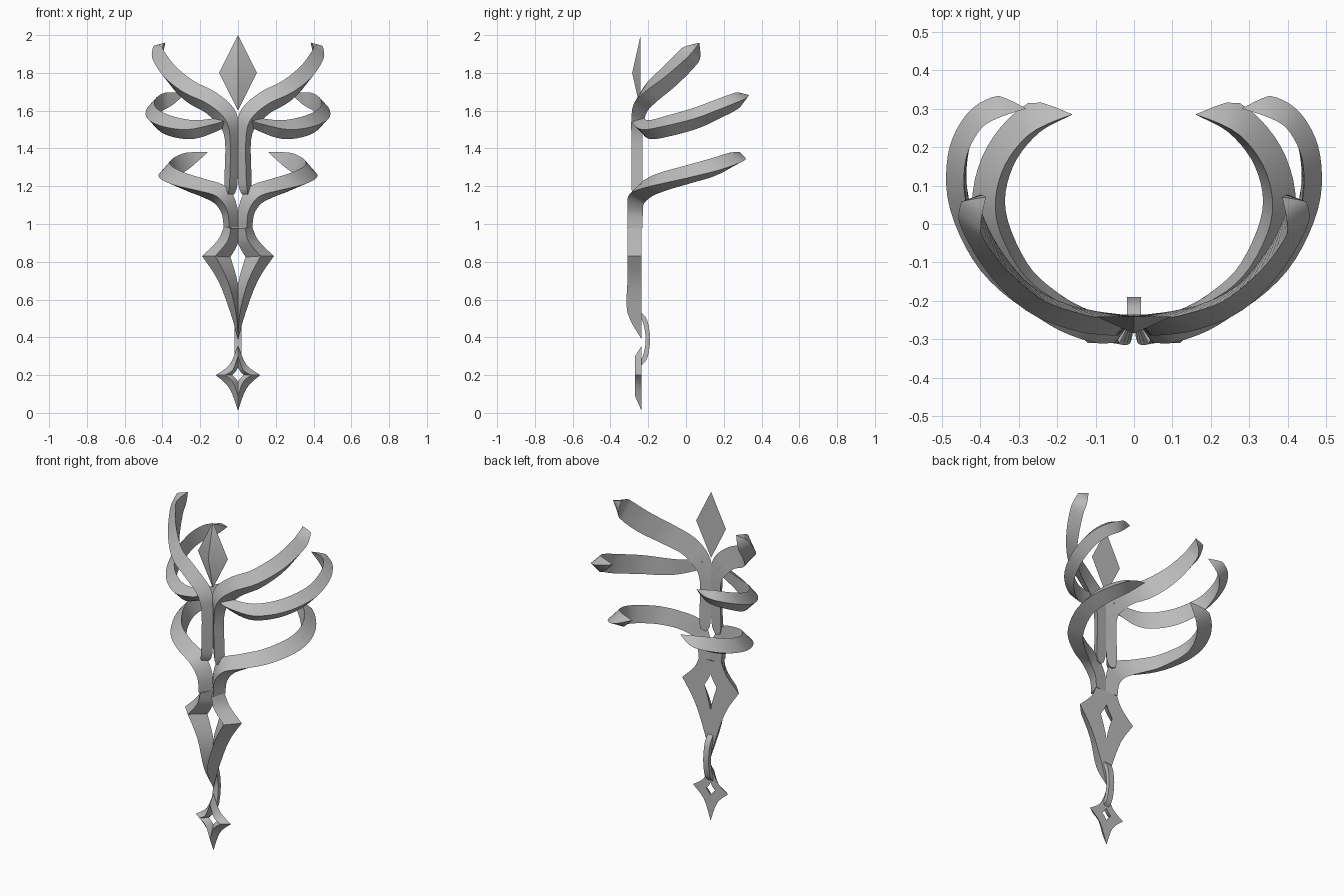
import bpy, bmesh, math
from mathutils import Vector, Matrix

cube = bpy.data.objects.get("Cube")
if cube:
    bpy.data.objects.remove(cube, do_unlink=True)

metal = bpy.data.materials.new("grey metal")
metal.use_nodes = True
grey = (0.5, 0.5, 0.5, 1)
metal.diffuse_color = grey
metal.node_tree.nodes["Principled BSDF"].inputs["Base Color"].default_value = grey

BACK = -0.235  # plane of the flat back


def finish(name, bm, mirror=True):
    """Turn a bmesh into a cleaned, shaded, optionally mirrored object."""
    bmesh.ops.remove_doubles(bm, verts=bm.verts, dist=0.0005)
    bmesh.ops.recalc_face_normals(bm, faces=bm.faces)
    mesh = bpy.data.meshes.new(name)
    bm.to_mesh(mesh)
    bm.free()
    mesh.materials.append(metal)
    obj = bpy.data.objects.new(name, mesh)
    bpy.context.collection.objects.link(obj)
    bpy.ops.object.select_all(action="DESELECT")
    obj.select_set(True)
    bpy.context.view_layer.objects.active = obj
    bpy.ops.object.shade_smooth_by_angle(angle=math.radians(30))
    if mirror:
        mod = obj.modifiers.new("Mirror", "MIRROR")
        mod.use_mirror_merge = False
    return obj


def smooth(rows, steps):
    """Catmull-Rom interpolation through rows of numbers."""
    out = []
    for i in range(len(rows) - 1):
        a, b, c, d = (rows[max(i - 1, 0)], rows[i], rows[i + 1],
                      rows[min(i + 2, len(rows) - 1)])
        for s in range(steps):
            t = s / steps
            out.append([q + t / 2 * (r - p + t * (2*p - 5*q + 4*r - w + t * (3*(q - r) + w - p)))
                        for p, q, r, w in zip(a, b, c, d)])
    return out + [list(rows[-1])]


def loft(name, sections):
    """Skin a row of triangular sections and cap both ends."""
    bm = bmesh.new()
    rings = [[bm.verts.new(p) for p in s] for s in sections]
    for a, b in zip(rings, rings[1:]):
        for i in range(3):
            j = (i + 1) % 3
            bm.faces.new((a[i], a[j], b[j], b[i]))
    bm.faces.new(rings[0])
    bm.faces.new(rings[-1])
    return finish(name, bm)


def arm(name, stations, depth, tilt=0.0):
    """Ridged band swept along x, y, z, half width stations; ridge faces outward."""
    rows = smooth(stations, 5)
    pts = [Vector(r[:3]) for r in rows]
    last = len(pts) - 1
    sections = []
    for i, p in enumerate(pts):
        tangent = (pts[min(i + 1, last)] - pts[max(i - 1, 0)]).normalized()
        out = Vector((p.x, p.y - 0.05, 0))
        out = (out - tangent * out.dot(tangent)).normalized()
        ramp = min(1, max(0, (i / last - 0.2) * 3))
        out.rotate(Matrix.Rotation(tilt * ramp, 3, tangent))
        side = tangent.cross(out) * max(rows[i][3], 0)
        ridge = p + out * depth * min(1, max(rows[i][3], 0) / 0.03)
        sections.append((p + side, ridge, p - side))
    return loft(name, sections)


def flat_strip(name, stations, steps=4):
    """Ridged strip on the back plane: outer x z, ridge x z depth, inner x z."""
    sections = [((ox, BACK, oz), (rx, BACK - d, rz), (ix, BACK, iz))
                for ox, oz, rx, rz, d, ix, iz in smooth(stations, steps)]
    return loft(name, sections)


# Three pairs of curling arms; the upper pair also forms the stem
arm("upper_arms", [
    (0.05, BACK, 1.15, 0.015), (0.038, BACK, 1.21, 0.035), (0.035, BACK, 1.45, 0.035),
    (0.06, BACK, 1.56, 0.06), (0.14, -0.225, 1.64, 0.062), (0.25, -0.18, 1.70, 0.062),
    (0.34, -0.09, 1.78, 0.062), (0.395, 0, 1.87, 0.06), (0.40, 0.035, 1.91, 0.05),
    (0.385, 0.07, 1.96, 0)], 0.055)
arm("middle_arms", [
    (0.05, BACK, 1.55, 0.02), (0.12, -0.23, 1.525, 0.035), (0.24, -0.19, 1.50, 0.05),
    (0.36, -0.09, 1.52, 0.055), (0.43, 0.05, 1.56, 0.055), (0.435, 0.17, 1.61, 0.05),
    (0.40, 0.25, 1.645, 0.045), (0.35, 0.285, 1.665, 0.035), (0.28, 0.30, 1.69, 0)], 0.05)
arm("lower_arms", [
    (0.038, BACK, 0.98, 0.038), (0.045, BACK, 1.07, 0.045), (0.09, BACK, 1.15, 0.055),
    (0.18, -0.20, 1.19, 0.05), (0.28, -0.12, 1.225, 0.05), (0.345, 0.02, 1.265, 0.05),
    (0.33, 0.14, 1.30, 0.05), (0.26, 0.235, 1.34, 0.04), (0.16, 0.285, 1.38, 0)], 0.075, 0.25)

# Neck flaring down to the side points, then the blade around the open diamond
flat_strip("neck", [
    (0.19, 0.83, 0.12, 0.83, 0.075, 0.04, 0.825),
    (0.11, 0.91, 0.055, 0.91, 0.075, 0, 0.90),
    (0.076, 0.98, 0.038, 0.98, 0.075, 0, 0.98)])
flat_strip("blade", [
    (0.19, 0.83, 0.12, 0.83, 0.075, 0.04, 0.825),
    (0.105, 0.70, 0.055, 0.70, 0.075, 0, 0.68),
    (0.04, 0.53, 0.01, 0.53, 0.075, 0, 0.53),
    (0, 0.39, 0, 0.39, 0, 0, 0.39)])

# Pendant with a concave outline and a small hole
for name, tip, bend, ridge, hole in (("pendant_top", 0.355, 0.255, 0.30, 0.24),
                                     ("pendant_bottom", 0.01, 0.13, 0.09, 0.165)):
    flat_strip(name, [
        (0.118, 0.2, 0.07, 0.2, 0.035, 0.03, 0.2),
        (0.045, bend, 0.028, (bend + 0.2) / 2, 0.035, 0.012, (hole + 0.2) / 2),
        (0, tip, 0, ridge, 0.035, 0, hole)])

# Crescent link behind the blade and pendant
bm = bmesh.new()
outer = smooth([(-0.24, 0.535), (-0.205, 0.49), (-0.19, 0.39), (-0.205, 0.29), (-0.24, 0.25)], 3)
inner = smooth([(-0.24, 0.28), (-0.225, 0.31), (-0.213, 0.39), (-0.225, 0.47), (-0.24, 0.505)], 3)
face = bm.faces.new([bm.verts.new((-0.018, y, z)) for y, z in outer + inner])
extruded = bmesh.ops.extrude_face_region(bm, geom=[face])
bmesh.ops.translate(bm, vec=(0.036, 0, 0),
                    verts=[v for v in extruded["geom"] if isinstance(v, bmesh.types.BMVert)])
finish("link", bm, mirror=False)

# Kite-shaped crest at the top
bm = bmesh.new()
rim = [bm.verts.new((x, y, z)) for x, y, z in
       ((0, -0.24, 2), (0.1, -0.24, 1.8), (0, -0.24, 1.6), (-0.1, -0.24, 1.8))]
peak = bm.verts.new((0, -0.285, 1.8))
bm.faces.new(rim)
for a, b in zip(rim, rim[1:] + rim[:1]):
    bm.faces.new((a, b, peak))
finish("crest", bm, mirror=False)
